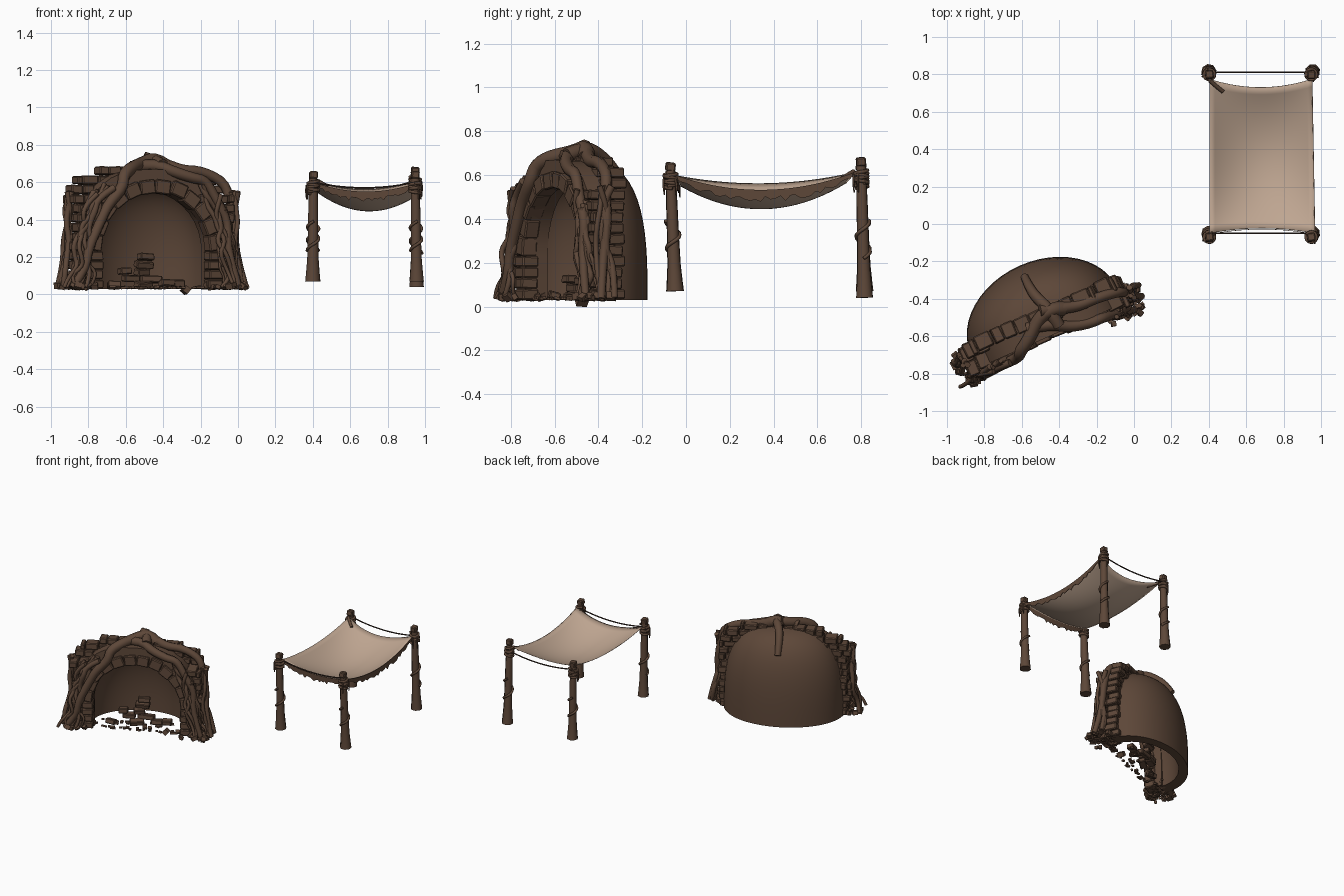
import bpy, bmesh, math, random
from mathutils import Matrix, Vector

random.seed(11)
R = random.uniform
old = bpy.data.objects.get("Cube")
if old:
    bpy.data.objects.remove(old)


def material(name, col):
    m = bpy.data.materials.new(name)
    m.use_nodes = True
    m.diffuse_color = (*col, 1)
    m.node_tree.nodes["Principled BSDF"].inputs["Base Color"].default_value = (*col, 1)
    return m


BROWN = material("earth brown", (0.11, 0.063, 0.04))
ROPE = material("dark rope", (0.05, 0.03, 0.022))
CLOTH = material("beige cloth", (0.52, 0.38, 0.285))

# Frame of the ruined arch: x along the wall, y towards its back
SITE = Matrix.Translation((-0.48, -0.52, 0)) @ Matrix.Rotation(math.radians(24), 4, "Z")
WORLD = Matrix()
GROUND = 0.03


def add_mesh(name, bm, mat, frame=WORLD, smooth=False, bevel=0, thick=0):
    bmesh.ops.recalc_face_normals(bm, faces=bm.faces)
    me = bpy.data.meshes.new(name)
    bm.to_mesh(me)
    bm.free()
    me.materials.append(mat)
    ob = bpy.data.objects.new(name, me)
    ob.matrix_world = frame
    bpy.context.collection.objects.link(ob)
    if smooth:
        bpy.ops.object.select_all(action="DESELECT")
        bpy.context.view_layer.objects.active = ob
        ob.select_set(True)
        bpy.ops.object.shade_smooth_by_angle(angle=math.radians(40))
    if thick:
        ob.modifiers.new("thickness", "SOLIDIFY").thickness = thick
    if bevel:
        mod = ob.modifiers.new("worn_edges", "BEVEL")
        mod.width, mod.segments = bevel, 1


def add_tubes(name, tubes, mat, frame=WORLD, sides=1, kind="NURBS"):
    """Each tube is a list of (point, radius)."""
    cu = bpy.data.curves.new(name, "CURVE")
    cu.dimensions, cu.bevel_depth, cu.bevel_resolution = "3D", 1.0, sides
    cu.use_fill_caps, cu.resolution_u = True, 3
    for tube in tubes:
        sp = cu.splines.new(kind)
        sp.points.add(len(tube) - 1)
        for p, (co, r) in zip(sp.points, tube):
            p.co, p.radius = (*co, 1), r
        if kind == "NURBS":
            sp.order_u, sp.use_endpoint_u = 3, True
        sp.use_smooth = True
    cu.materials.append(mat)
    ob = bpy.data.objects.new(name, cu)
    ob.matrix_world = frame
    bpy.context.collection.objects.link(ob)
    bpy.ops.object.select_all(action="DESELECT")
    bpy.context.view_layer.objects.active = ob
    ob.select_set(True)
    bpy.ops.object.convert(target="MESH")


def block(bm, pos, size, tilt=0.0, jitter=0.06):
    rot = Matrix.Rotation(tilt, 4, "Y") @ Matrix.Rotation(R(-jitter, jitter), 4, "Z") \
        @ Matrix.Rotation(R(-jitter, jitter), 4, "X")
    bmesh.ops.create_cube(bm, size=1, matrix=Matrix.Translation(pos) @ rot @ Matrix.Diagonal((*size, 1)))


def grid(bm, rows):
    vs = [[bm.verts.new(c) for c in row] for row in rows]
    for a, b in zip(vs, vs[1:]):
        for i in range(len(a) - 1):
            bm.faces.new((a[i], a[i + 1], b[i + 1], b[i]))


# Half dome behind the arch: outer skin, underside and inner bowl
def dome_rows(width, depth, height, power):
    rows = []
    for i in range(17):
        f = math.sin(i / 16 * math.pi / 2) * 0.998
        k = (1 - f ** power) ** (1 / power)
        rows.append([(width * k * math.cos(t * math.pi / 24), depth * k * math.sin(t * math.pi / 24),
                      GROUND + height * f) for t in range(25)])
    return rows


bm = bmesh.new()
grid(bm, dome_rows(0.43, 0.325, 0.65, 3)[::-1] + dome_rows(0.34, 0.265, 0.56, 2.6))
add_mesh("dome_shell", bm, BROWN, SITE, smooth=True)

# Solid core of the arch wall
SPRING, RAD = 0.23, 0.31


def half_width(z):
    return 0.47 if z < 0.6 else max(0.2, 0.47 - (z - 0.6) * 3)


inner, outer = [(-RAD - 0.01, GROUND)], [(-0.43, GROUND)]
for i in range(19):
    a = math.pi * (1 - i / 18)
    c, s = math.cos(a), max(0, math.sin(a))
    inner.append((0.32 * c, SPRING + 0.32 * s))
    outer.append((0.43 * math.copysign(abs(c) ** 0.75, c), SPRING + 0.44 * s ** 0.8))
inner.append((RAD + 0.01, GROUND))
outer.append((0.43, GROUND))
bm = bmesh.new()
grid(bm, [[(u, v, z) for u, z in prof] for prof, v in
          ((inner, -0.085), (outer, -0.085), (outer, 0.02), (inner, 0.02), (inner, -0.085))])
add_mesh("arch_core", bm, BROWN, SITE, smooth=True)

# Ring stones and jambs around the opening
bm = bmesh.new()
N = 12
for i in range(N):
    a = math.pi * (i + 0.5) / N
    r = RAD + 0.038 + R(-0.003, 0.008)
    block(bm, (r * math.cos(a), -0.07, SPRING + r * math.sin(a)),
          (0.075, 0.075 + R(-0.01, 0.01), 0.086), -a, 0.04)
for side in (-1, 1):
    for i in range(4):
        w = 0.08 + 0.03 * (i % 2)
        block(bm, (side * (RAD + w / 2), -0.07, GROUND + 0.025 + i * 0.05), (w, 0.08, 0.047))
add_mesh("ring_stones", bm, BROWN, SITE, bevel=0.006)

# Wall bricks in uneven courses; only the back layer survives near the top
bm = bmesh.new()
STEP = 0.0505
for row in range(13):
    z = GROUND + STEP * (row + 0.5)
    start = RAD + 0.07
    if z > SPRING:
        start = math.sqrt(max(0, 0.375 ** 2 - (z - SPRING) ** 2))
    for side in (-1, 1):
        u, end = start, half_width(z) + R(-0.02, 0.02)
        while u < end - 0.02:
            w = min(R(0.06, 0.11), end - u)
            for v in ((-0.065, 0.015) if z < 0.56 else (0.03,)):
                block(bm, (side * (u + w / 2), v + R(-0.012, 0.012), z),
                      (w * 0.95, 0.082, STEP * R(0.82, 0.98)), R(-0.05, 0.05))
            u += w
add_mesh("wall_bricks", bm, BROWN, SITE, bevel=0.006)

# Fallen bricks inside
bm = bmesh.new()
for u, v, z, w in ((-0.12, 0.04, 0.125, 0.065), (0.01, 0.08, 0.16, 0.1), (0.02, 0.08, 0.2, 0.085),
                   (-0.01, 0.06, 0.12, 0.08), (0.04, 0.06, 0.08, 0.12), (-0.08, 0.05, 0.085, 0.09),
                   (0.12, 0.03, 0.06, 0.08), (-0.02, 0.02, 0.05, 0.1), (-0.2, 0.0, 0.05, 0.07),
                   (0.19, 0.04, 0.06, 0.07)):
    block(bm, (u, v, z), (w, 0.05, 0.036), R(-0.08, 0.08), 0.3)
add_mesh("fallen_bricks", bm, BROWN, SITE, bevel=0.005)

# Rubble at the feet and thin chips across the threshold
bm = bmesh.new()
for i in range(70):
    s, side = R(0.015, 0.042), random.choice((-1, 1))
    block(bm, (side * R(0.32, 0.53), R(-0.15, 0.03) - 0.025 * (side > 0), GROUND + s * 0.42),
          (s, s * R(0.6, 1.2), s * 0.8), R(-0.4, 0.4), 0.6)
for i in range(50):
    s = R(0.012, 0.035)
    block(bm, (R(-0.34, 0.34), R(-0.09, 0.06), GROUND + 0.007), (s, s * R(0.7, 1.3), 0.012), R(-0.2, 0.2), 0.4)
block(bm, (0.2, -0.04, 0.023), (0.034, 0.05, 0.034), 0.75, 0.2)
add_mesh("rubble", bm, BROWN, SITE)

# Thick roots over the crown
main = [
    ([(0.12, 0.02, 0.68), (0.06, 0.05, 0.73), (-0.03, 0.02, 0.7), (-0.12, -0.06, 0.68), (-0.19, -0.1, 0.64),
      (-0.2, -0.12, 0.57), (-0.29, -0.12, 0.48), (-0.34, -0.125, 0.38), (-0.41, -0.13, 0.24),
      (-0.42, -0.13, 0.14), (-0.5, -0.13, 0.035)], 0.04),
    ([(-0.1, 0.0, 0.68), (0.02, -0.02, 0.7), (0.1, -0.08, 0.66), (0.22, -0.11, 0.62), (0.29, -0.11, 0.61),
      (0.35, -0.12, 0.5), (0.42, -0.12, 0.38), (0.4, -0.13, 0.25), (0.47, -0.14, 0.035)], 0.034),
    ([(0.06, -0.05, 0.69), (0.05, 0.05, 0.73), (0.01, 0.14, 0.69), (0.0, 0.21, 0.63), (0.0, 0.26, 0.55)], 0.036),
    ([(0.0, 0.06, 0.73), (0.1, 0.03, 0.7), (0.2, 0.0, 0.66), (0.31, 0.0, 0.66), (0.44, -0.02, 0.6),
      (0.46, -0.04, 0.5), (0.49, -0.04, 0.38), (0.48, -0.06, 0.22), (0.53, -0.09, 0.035)], 0.034),
]
tubes = [[(p, r * (1 - 0.5 * i / len(pts))) for i, p in enumerate(pts)] for pts, r in main]

# Thin roots wandering down both legs
for side in (-1, 1):
    for i in range(10):
        top, foot = R(0.24, 0.42), R(0.37, 0.53)
        z0 = min(0.62, SPRING + 0.4 * math.sqrt(max(0, 1 - (top / 0.47) ** 2)) + 0.03)
        v0, v1 = R(-0.13, -0.09), R(-0.16, -0.08)
        r, path = R(0.01, 0.02), []
        for k in range(10):
            t = k / 9
            path.append(((side * (top + (foot - top) * t ** 0.7 + R(-0.04, 0.04)),
                          v0 + (v1 - v0) * t + R(-0.018, 0.018), z0 + (GROUND + 0.008 - z0) * t),
                         r * (1 - 0.4 * t)))
        tubes.append(path)
    # Roots along the outer flank
    for i in range(4):
        v, r = R(-0.1, 0.02), R(0.012, 0.02)
        tubes.append([((side * (0.475 + 0.05 * (k / 6) ** 3 + R(-0.018, 0.018)), v + R(-0.03, 0.03),
                        0.55 - 0.085 * k), r) for k in range(7)])
add_tubes("roots", tubes, BROWN, SITE, sides=2)

# Awning posts: foot, top, base height, top height
POSTS = [((0.4, -0.05), (0.403, -0.072), 0.07, 0.655), ((0.955, -0.05), (0.947, -0.072), 0.07, 0.655),
         ((0.4, 0.815), (0.403, 0.798), 0.07, 0.655), ((0.955, 0.815), (0.947, 0.798), 0.04, 0.68)]
posts, caps, vines, ties = [], bmesh.new(), [], []
for (fx, fy), (tx, ty), z0, z1 in POSTS:
    foot, top = Vector((fx, fy, z0)), Vector((tx, ty, z1))
    at = lambda t: foot.lerp(top, t)
    posts.append([(at(t), r) for t, r in ((0, 0.041), (0.07, 0.037), (0.2, 0.031), (0.4, 0.028),
                                          (0.7, 0.026), (0.94, 0.023))])
    block(caps, at(0.97), (0.044, 0.044, 0.04), 0.06, 0.15)
    for turns, lo, hi in ((1.3, 0.28, 0.55), (2.5, 0.82, 0.92), (-2.3, 0.8, 0.9)):
        ph, n = R(0, 6), 20
        vines.append([(at(lo + (hi - lo) * k / n) + Vector((math.cos(ph + k / n * turns * math.tau),
                       math.sin(ph + k / n * turns * math.tau), 0)) * 0.031, 0.0085) for k in range(n + 1)])
    for k in range(2):
        a = R(0, 6)
        d = Vector((math.cos(a), math.sin(a), 0)) * 0.036
        ties.append([(at(0.88) + d, 0.005), (at(0.83) + d * 1.15, 0.006), (at(0.75) + d, 0.003)])
add_tubes("awning_posts", posts, BROWN, sides=2, kind="POLY")
add_mesh("post_caps", caps, BROWN, bevel=0.006)
add_tubes("post_vines", vines + ties, BROWN)

# Ropes between the posts at both ends
add_tubes("awning_ropes", [[((0.4 + 0.55 * k / 8, y, 0.6 - 0.03 * k / 8 * (1 - k / 8) * 4), 0.0045)
                            for k in range(9)] for y in (-0.05, 0.812)], ROPE)


# Sagging awning cloth, hanging lower along the left edge
def cloth(s, t):
    p, q = 4 * s * (1 - s), 4 * t * (1 - t)
    y0, y1 = -0.05 + 0.028 * p, 0.775 - 0.045 * p
    return Vector((0.405 + (0.56 - 0.015 * t) * s, y0 + (y1 - y0) * t,
                   0.6 + 0.015 * t - (0.045 + 0.03 * s) * q - 0.05 * p - 0.05 * p * q))


n = 20
bm = bmesh.new()
grid(bm, [[cloth(i / n, j / n) for i in range(n + 1)] for j in range(n + 1)])
add_mesh("awning_cloth", bm, CLOTH, smooth=True, thick=0.003)

# Torn dark hem hanging from the front and left edges
bm = bmesh.new()
for edge, out in ((lambda t: cloth(t, 0), Vector((0, -0.004, 0))), (lambda t: cloth(1, t), Vector((0.004, 0, 0)))):
    m = 36
    line = [edge(k / m) + out for k in range(m + 1)]
    grid(bm, [line, [p - Vector((0, 0, 0.008 + R(0.022, 0.052) * math.sin(math.pi * k / m) ** 0.5))
                     for k, p in enumerate(line)]])
add_mesh("torn_hem", bm, BROWN, thick=0.003)

# Loose strap lying over the back corner
add_tubes("loose_strap", [[(cloth(s, t) + Vector((0, 0, 0.004)), 0.011)
                           for s, t in ((0, 0.99), (0.05, 0.97), (0.13, 0.94))]], BROWN)
